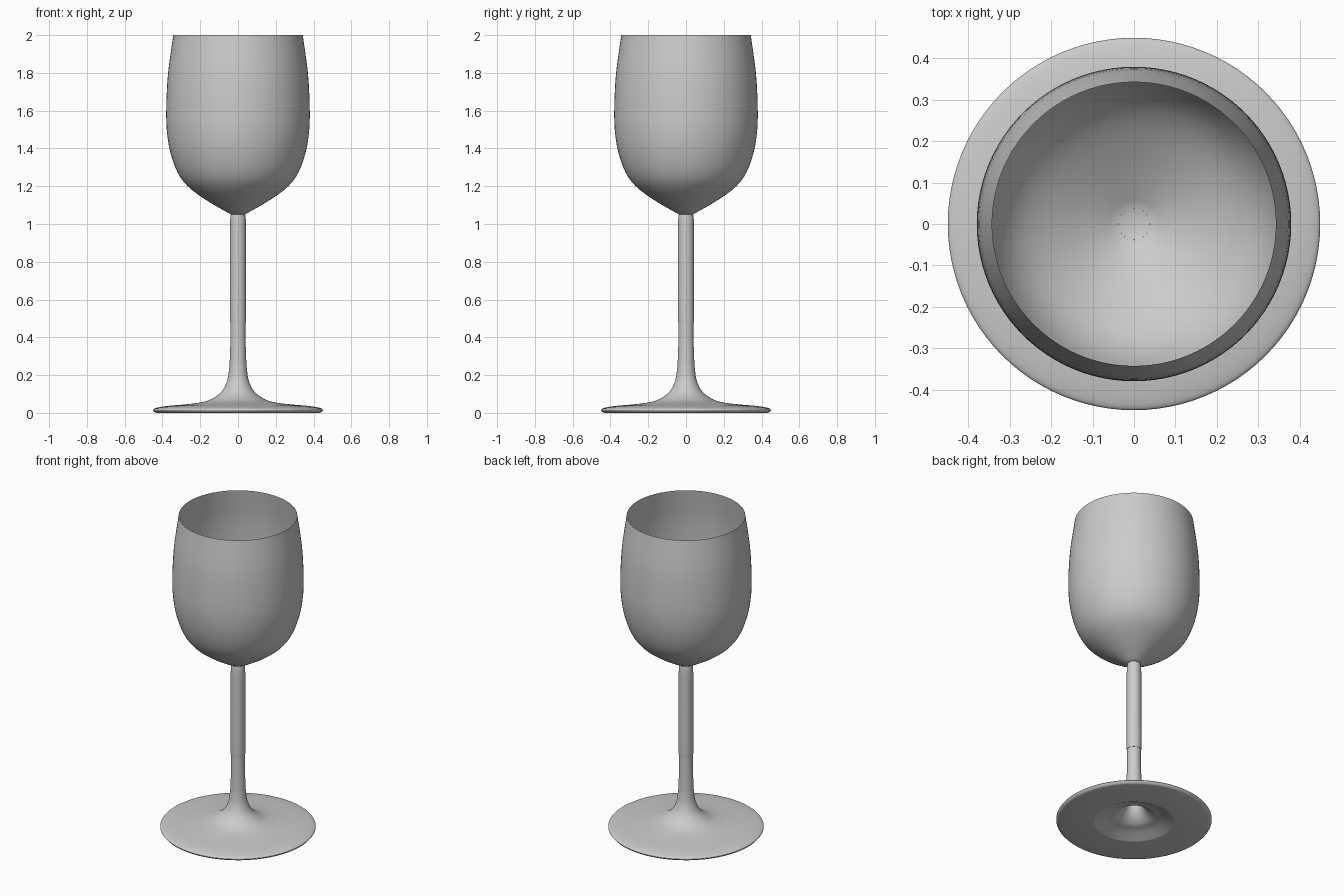
import bpy
import math
from mathutils import Vector

cube = bpy.data.objects.get("Cube")
if cube:
    bpy.data.objects.remove(cube)

SEGMENTS = 96

grey = bpy.data.materials.new("plain_grey")
grey.use_nodes = True
grey.diffuse_color = (0.6, 0.6, 0.6, 1)
grey.node_tree.nodes["Principled BSDF"].inputs["Base Color"].default_value = (0.6, 0.6, 0.6, 1)


def smooth_curve(points, steps=5):
    """Catmull-Rom curve through (radius, height) points."""
    pts = [Vector(p) for p in points]
    pts = [2 * pts[0] - pts[1]] + pts + [2 * pts[-1] - pts[-2]]
    out = []
    for a, b, c, d in zip(pts, pts[1:], pts[2:], pts[3:]):
        for i in range(steps):
            t = i / steps
            out.append(0.5 * (2 * b + (c - a) * t + (2 * a - 5 * b + 4 * c - d) * t ** 2
                              + (3 * b - a - 3 * c + d) * t ** 3))
    return out + [pts[-2]]


def lathe(name, profile, cap_start=False, cap_end=False):
    """Turn a profile around the z axis, optionally closing its ends."""
    n, rows = SEGMENTS, len(profile)
    verts = [(r * math.cos(math.tau * k / n), r * math.sin(math.tau * k / n), z)
             for r, z in profile for k in range(n)]
    faces = [(j * n + k, j * n + (k + 1) % n, (j + 1) * n + (k + 1) % n, (j + 1) * n + k)
             for j in range(rows - 1) for k in range(n)]
    if cap_start:
        faces.append(tuple(reversed(range(n))))
    if cap_end:
        faces.append(tuple(range((rows - 1) * n, rows * n)))
    mesh = bpy.data.meshes.new(name)
    mesh.from_pydata(verts, [], faces)
    mesh.materials.append(grey)
    obj = bpy.data.objects.new(name, mesh)
    bpy.context.collection.objects.link(obj)
    bpy.ops.object.select_all(action="DESELECT")
    obj.select_set(True)
    bpy.context.view_layer.objects.active = obj
    bpy.ops.object.shade_smooth_by_angle(angle=math.radians(35))
    return obj


# Bowl: thin open shell with a small floor where it meets the stem
lathe("bowl", smooth_curve([
    (0.036, 1.05), (0.15, 1.115), (0.25, 1.185), (0.31, 1.255), (0.35, 1.35),
    (0.373, 1.46), (0.38, 1.59), (0.371, 1.79), (0.343, 2.0)]), cap_start=True)

# Stem: slender rod, a touch wider in its upper half
lathe("stem", smooth_curve([
    (0.045, 0.25), (0.041, 0.35), (0.04, 0.47), (0.043, 0.51), (0.042, 0.8),
    (0.042, 1.0), (0.038, 1.052)]))

# Foot: flat underside ring, rounded rim, then a flare up into the stem
rim = [(0.23, 0.0), (0.43, 0.0)]
flare = smooth_curve([
    (0.442, 0.004), (0.45, 0.016), (0.435, 0.026), (0.38, 0.036), (0.28, 0.045),
    (0.2, 0.055), (0.14, 0.073), (0.085, 0.115), (0.056, 0.175), (0.045, 0.25)])
lathe("foot", rim + flare)

# Hollow under the foot, rising into the stem
hollow = smooth_curve([
    (0.03, 0.2), (0.04, 0.13), (0.065, 0.08), (0.11, 0.045), (0.16, 0.03), (0.23, 0.0)])
lathe("foot_hollow", hollow, cap_start=True)
